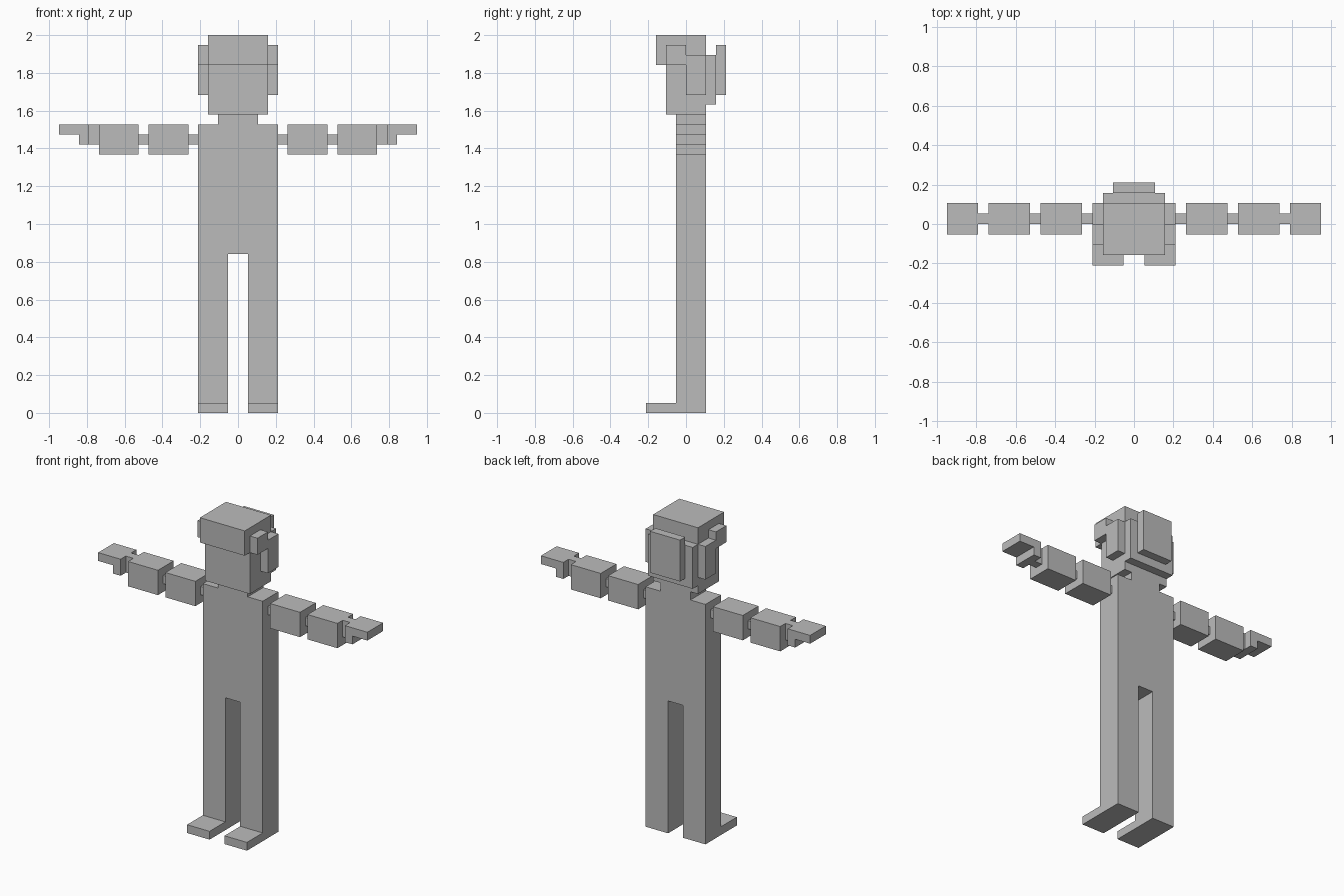
import bpy, bmesh
from mathutils import Vector

if "Cube" in bpy.data.objects:
    bpy.data.objects.remove(bpy.data.objects["Cube"])

U = 2 / 38  # one block of the grid the figure is built on

grey = bpy.data.materials.new("plain_grey")
grey.diffuse_color = (0.5, 0.5, 0.5, 1)
grey.use_nodes = True
grey.node_tree.nodes["Principled BSDF"].inputs["Base Color"].default_value = grey.diffuse_color


def extrude(name, profile, axis, lo, hi):
    """Extrude a flat profile along x (profile in y, z) or y (profile in x, z)."""
    bm = bmesh.new()

    def point(a, b, d):
        return Vector((d, a, b) if axis == "x" else (a, d, b)) * U

    face = bm.faces.new([bm.verts.new(point(a, b, lo)) for a, b in profile])
    out = bmesh.ops.extrude_face_region(bm, geom=[face])
    moved = [g for g in out["geom"] if isinstance(g, bmesh.types.BMVert)]
    bmesh.ops.translate(bm, verts=moved, vec=point(0, 0, hi - lo))
    bmesh.ops.recalc_face_normals(bm, faces=bm.faces)
    mesh = bpy.data.meshes.new(name)
    bm.to_mesh(mesh)
    bm.free()
    mesh.materials.append(grey)
    obj = bpy.data.objects.new(name, mesh)
    bpy.context.collection.objects.link(obj)
    return obj


def box(name, x, y, z):
    return extrude(name, [(x[0], z[0]), (x[1], z[0]), (x[1], z[1]), (x[0], z[1])],
                   "y", *y)


def mirror(obj):
    mod = obj.modifiers.new("mirror", "MIRROR")
    mod.use_clip = False
    mod.use_mirror_merge = False


# Body: legs, torso and neck in one slab
half = [(1, 16), (1, 0), (4, 0), (4, 29), (2, 29), (2, 30)]
extrude("body", half + [(-x, z) for x, z in reversed(half)], "y", -1, 2)

# Head with overhanging fringe in front and a raised slab behind
extrude("head", [(-2, 30), (2, 30), (2, 31), (3, 31), (3, 36), (2, 36),
                 (2, 38), (-3, 38), (-3, 35), (-2, 35)], "x", -3, 3)
box("back_of_hair", (-2, 2), (3, 4), (32, 37))

# Paired parts, made on the right and mirrored
pairs = [
    extrude("side_hair", [(-2, 35), (0, 35), (0, 32), (2, 32),
                          (2, 36), (0, 36), (0, 37), (-2, 37)], "x", 3, 4),
    box("foot", (1, 4), (-4, -1), (0, 1)),
    box("shoulder_joint", (4, 5), (0, 1), (27, 28)),
    box("upper_arm", (5, 9), (-1, 2), (26, 29)),
    box("elbow_joint", (9, 10), (0, 1), (27, 28)),
    box("forearm", (10, 14), (-1, 2), (26, 29)),
    box("wrist", (14, 15), (0, 1), (27, 29)),
    extrude("hand", [(15, 27), (16, 27), (16, 28), (18, 28), (18, 29), (15, 29)],
            "y", -1, 2),
]
for part in pairs:
    mirror(part)
